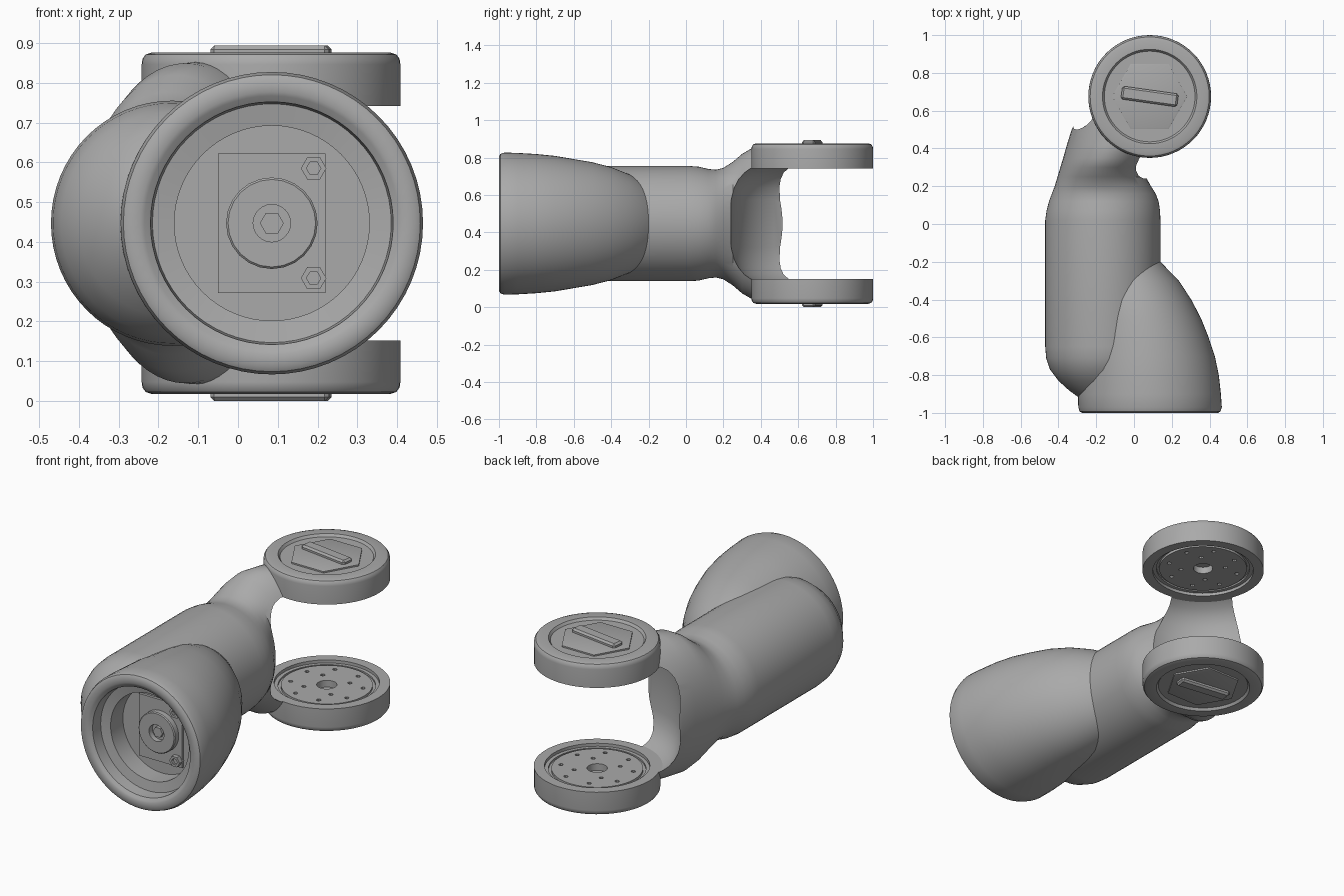
import bpy, bmesh, math
from mathutils import Matrix

MID = 0.447             # height of the main axis
CUP_X = 0.085           # front socket axis
FORK = (0.083, 0.675)   # vertical fork axis

if "Cube" in bpy.data.objects:
    bpy.data.objects.remove(bpy.data.objects["Cube"])

grey = bpy.data.materials.new("cast_grey")
grey.use_nodes = True
GREY = (0.4, 0.4, 0.4, 1)
grey.diffuse_color = GREY
grey.node_tree.nodes["Principled BSDF"].inputs["Base Color"].default_value = GREY


def finish(bm, name, smooth=True):
    bmesh.ops.recalc_face_normals(bm, faces=bm.faces[:])
    mesh = bpy.data.meshes.new(name)
    bm.to_mesh(mesh)
    bm.free()
    obj = bpy.data.objects.new(name, mesh)
    bpy.context.collection.objects.link(obj)
    mesh.materials.append(grey)
    if smooth:
        shade(obj)
    return obj


def shade(obj):
    bpy.ops.object.select_all(action='DESELECT')
    obj.select_set(True)
    bpy.context.view_layer.objects.active = obj
    bpy.ops.object.shade_smooth_by_angle(angle=math.radians(32))


def loft(bm, rows, place, seg=64):
    """Skin rings given as (position, offset, radius_u, radius_v)."""
    rings = []
    for t, c, ru, rv in rows:
        angles = [2 * math.pi * i / seg for i in range(seg)]
        rings.append([bm.verts.new(place(c + ru * math.cos(a), rv * math.sin(a), t)) for a in angles])
    for a, b in zip(rings, rings[1:]):
        for i in range(seg):
            j = (i + 1) % seg
            bm.faces.new((a[i], a[j], b[j], b[i]))
    bm.faces.new(rings[0])
    bm.faces.new(rings[-1])


def along_y(u, v, t):
    return (u, t, MID + v)


def along_z(u, v, t):
    return (FORK[0] + u, FORK[1] + v, t)


def flipped_z(u, v, t):
    return (FORK[0] + u, FORK[1] + v, 2 * MID - t)


def make(name, rows, place, seg=64):
    bm = bmesh.new()
    loft(bm, rows, place, seg)
    return finish(bm, name)


def turned(profile, offset=0):
    return [(t, offset, r, r) for r, t in profile]


def cut(obj, cutter):
    cutter.hide_render = True
    bpy.context.view_layer.objects.active = obj
    mod = obj.modifiers.new("cut", 'BOOLEAN')
    mod.operation = 'DIFFERENCE'
    mod.solver = 'EXACT'
    mod.object = cutter
    bpy.ops.object.modifier_apply(modifier=mod.name)
    bpy.data.objects.remove(cutter)
    shade(obj)


# Main tube: rounded front end, straight body, waist, then flaring neck (y, left, right, half height)
body = [
    (-0.95, -0.24, -0.09, 0.07), (-0.92, -0.29, -0.04, 0.13),
    (-0.88, -0.345, 0.01, 0.18), (-0.83, -0.40, 0.06, 0.235),
    (-0.77, -0.445, 0.11, 0.28), (-0.71, -0.465, 0.135, 0.302),
    (-0.65, -0.47, 0.14, 0.308), (0.02, -0.47, 0.14, 0.308),
    (0.07, -0.463, 0.138, 0.304), (0.12, -0.45, 0.13, 0.292),
    (0.16, -0.435, 0.115, 0.288), (0.2, -0.42, 0.09, 0.298),
    (0.25, -0.405, 0.062, 0.33), (0.3, -0.39, 0.075, 0.373),
    (0.35, -0.375, 0.11, 0.402), (0.42, -0.355, 0.15, 0.405),
    (0.5, -0.33, 0.18, 0.405), (0.6, -0.277, 0.2, 0.405),
    (0.7, -0.24, 0.22, 0.4),
]
tube = make("arm_tube", [(y, (a + b) / 2, (b - a) / 2, h) for y, a, b, h in body], along_y)

# Rounded opening between the fork discs, relieved for the disc pockets
half = [(0.275, 0.10), (0.275, 0.152), (0.335, 0.152), (0.37, 0.175),
        (0.4, 0.21), (0.422, 0.255), (0.435, 0.32)]
opening = half + [(r, 2 * MID - z) for r, z in reversed(half)]
cut(tube, make("fork_cutter", turned(opening), along_z))
cut(tube, make("socket_cutter", turned([(0.315, -1.1), (0.315, -0.79)], CUP_X), along_y))

# Front socket: stepped pocket, rounded rim and an outer shell sliding into the tube
pocket = [(0.245, -0.8), (0.245, -0.91), (0.3, -0.92), (0.305, -0.985), (0.32, -0.995),
          (0.33, -1), (0.36, -1), (0.373, -0.992), (0.38, -0.97)]
shell = [
    (-0.9, 0.46, 0.378, 0.378), (-0.8, 0.449, 0.37, 0.372),
    (-0.7, 0.428, 0.357, 0.362), (-0.6, 0.395, 0.335, 0.345),
    (-0.5, 0.355, 0.312, 0.328), (-0.4, 0.303, 0.285, 0.302),
    (-0.3, 0.237, 0.25, 0.262), (-0.2, 0.14, 0.19, 0.205),
    (-0.12, 0.03, 0.11, 0.11),
]
make("front_socket", turned(pocket, CUP_X) + [(y, e - ru, ru, rv) for y, e, ru, rv in shell], along_y)

# Socket fittings: square plate, hub with hex bore, two screws
def box(name, size, centre, angle=0, bevel=0):
    bm = bmesh.new()
    bmesh.ops.create_cube(bm, size=1)
    bmesh.ops.scale(bm, vec=size, verts=bm.verts)
    if bevel:
        bmesh.ops.bevel(bm, geom=bm.edges[:], offset=bevel, segments=1, affect='EDGES')
    bm.transform(Matrix.Translation(centre) @ Matrix.Rotation(angle, 4, 'Z'))
    return finish(bm, name, False)


box("socket_plate", (0.27, 0.02, 0.35), (CUP_X, -0.805, MID))
make("socket_hub", turned([(0.115, -0.79), (0.115, -0.845), (0.11, -0.85), (0.047, -0.85),
                           (0.047, -0.82)], CUP_X), along_y, 24)
make("hub_shaft", turned([(0.03, -0.81), (0.03, -0.84)], CUP_X), along_y, 6)
for side, name in ((1, "upper_screw"), (-1, "lower_screw")):
    make(name, turned([(0.032, -0.8), (0.032, -0.84), (0.018, -0.84), (0.018, -0.825)], 0.19),
         lambda u, v, t: (u, t, MID + side * 0.138 + v), 6)

# Fork discs: rounded outer rim, recessed cover, bored inner plate
disc = [(0.24, 0.032), (0.25, 0.018), (0.3, 0.018), (0.315, 0.023), (0.323, 0.034), (0.325, 0.048),
        (0.325, 0.152), (0.27, 0.152), (0.27, 0.135), (0.25, 0.135), (0.25, 0.125),
        (0.235, 0.125), (0.235, 0.138), (0.052, 0.138), (0.052, 0.1)]
for place, name in ((along_z, "lower"), (flipped_z, "upper")):
    plate = make(name + "_disc", turned(disc), place)
    bm = bmesh.new()
    for count, radius in ((8, 0.19), (4, 0.12)):
        for i in range(count):
            a = 2 * math.pi * (i + 0.5) / count
            loft(bm, turned([(0.012, 0.115), (0.012, 0.16)]),
                 lambda u, v, t: place(u + radius * math.cos(a), v + radius * math.sin(a), t), 8)
    cut(plate, finish(bm, name + "_hole_cutter"))
    # Hexagonal cover and its grip bar on the outside face
    make(name + "_cover", turned([(0.2, 0.04), (0.2, 0.024), (0.19, 0.021)]), place, 6)
    box(name + "_grip", (0.3, 0.07, 0.04), place(0, 0, 0.02), math.radians(-8), 0.01)
